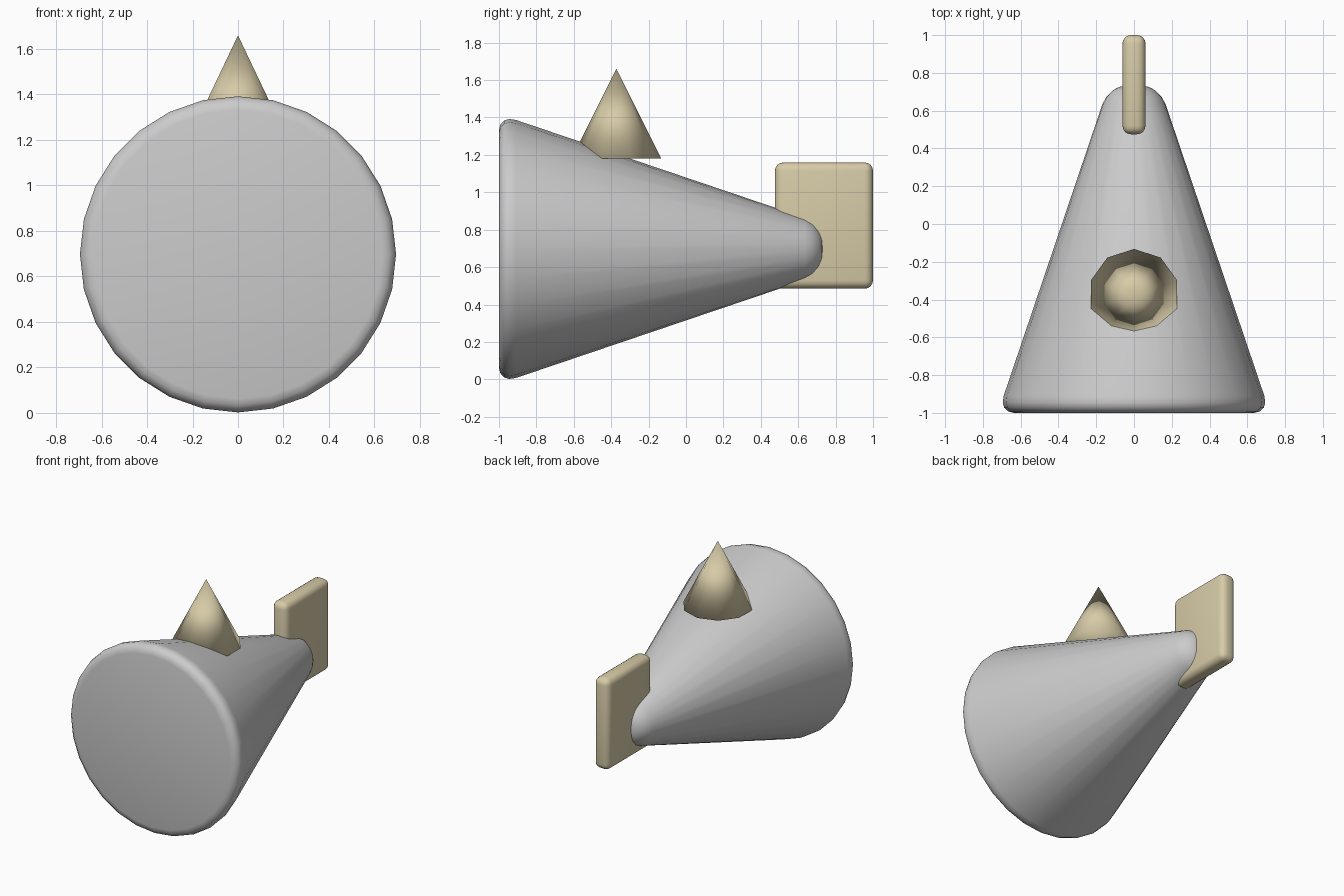
import bpy
import bmesh
import math
from mathutils import Matrix, Vector

cube = bpy.data.objects.get("Cube")
if cube:
    bpy.data.objects.remove(cube, do_unlink=True)


def make_material(name, rgb):
    mat = bpy.data.materials.new(name)
    mat.use_nodes = True
    colour = (*rgb, 1.0)
    mat.diffuse_color = colour
    mat.node_tree.nodes["Principled BSDF"].inputs["Base Color"].default_value = colour
    return mat


def finish(name, bm, mat):
    """Turn a bmesh into a smooth shaded object."""
    bmesh.ops.recalc_face_normals(bm, faces=bm.faces)
    for face in bm.faces:
        face.smooth = True
    mesh = bpy.data.meshes.new(name)
    bm.to_mesh(mesh)
    bm.free()
    mesh.materials.append(mat)
    obj = bpy.data.objects.new(name, mesh)
    bpy.context.collection.objects.link(obj)
    return obj


grey = make_material("light grey", (0.60, 0.60, 0.60))
tan = make_material("pale tan", (0.68, 0.60, 0.39))

# Body: tapered round profile (y, radius) turned about the y axis
SIDES = 28
AXIS_Z = 0.697
profile = [(-1.0, 0.635), (-0.993, 0.664), (-0.973, 0.687), (-0.945, 0.695),
           (-0.91, 0.69), (0.635, 0.167), (0.675, 0.145), (0.708, 0.112),
           (0.726, 0.078), (0.732, 0.045)]
bm = bmesh.new()
rings = []
for y, radius in profile:
    angles = [2 * math.pi * i / SIDES for i in range(SIDES)]
    rings.append([bm.verts.new((radius * math.cos(a), y, AXIS_Z + radius * math.sin(a)))
                  for a in angles])
for near, far in zip(rings, rings[1:]):
    for i in range(SIDES):
        j = (i + 1) % SIDES
        bm.faces.new((near[i], near[j], far[j], far[i]))
bm.faces.new(rings[0])
bm.faces.new(rings[-1])
finish("body", bm, grey)

# Top spike: ten-sided cone with a closed base
bm = bmesh.new()
bmesh.ops.create_cone(bm, cap_ends=True, segments=10, radius1=0.24, radius2=0.0, depth=0.48)
bmesh.ops.remove_doubles(bm, verts=bm.verts, dist=0.0001)
bmesh.ops.rotate(bm, verts=bm.verts, matrix=Matrix.Rotation(math.radians(90), 3, "Z")
                 if abs(max(v.co.y for v in bm.verts) - 0.24) > 0.001 else Matrix.Identity(3))
bmesh.ops.translate(bm, verts=bm.verts, vec=Vector((0, -0.372, 1.42)))
finish("top_spike", bm, tan)

# Tail fin: thin upright slab with rounded edges
bm = bmesh.new()
bmesh.ops.create_cube(bm, size=1.0)
bmesh.ops.scale(bm, verts=bm.verts, vec=Vector((0.122, 0.525, 0.675)))
bmesh.ops.translate(bm, verts=bm.verts, vec=Vector((0, 0.7375, 0.822)))
bmesh.ops.bevel(bm, geom=bm.edges[:], offset=0.045, segments=4, profile=0.5, affect="EDGES")
finish("tail_fin", bm, tan)
